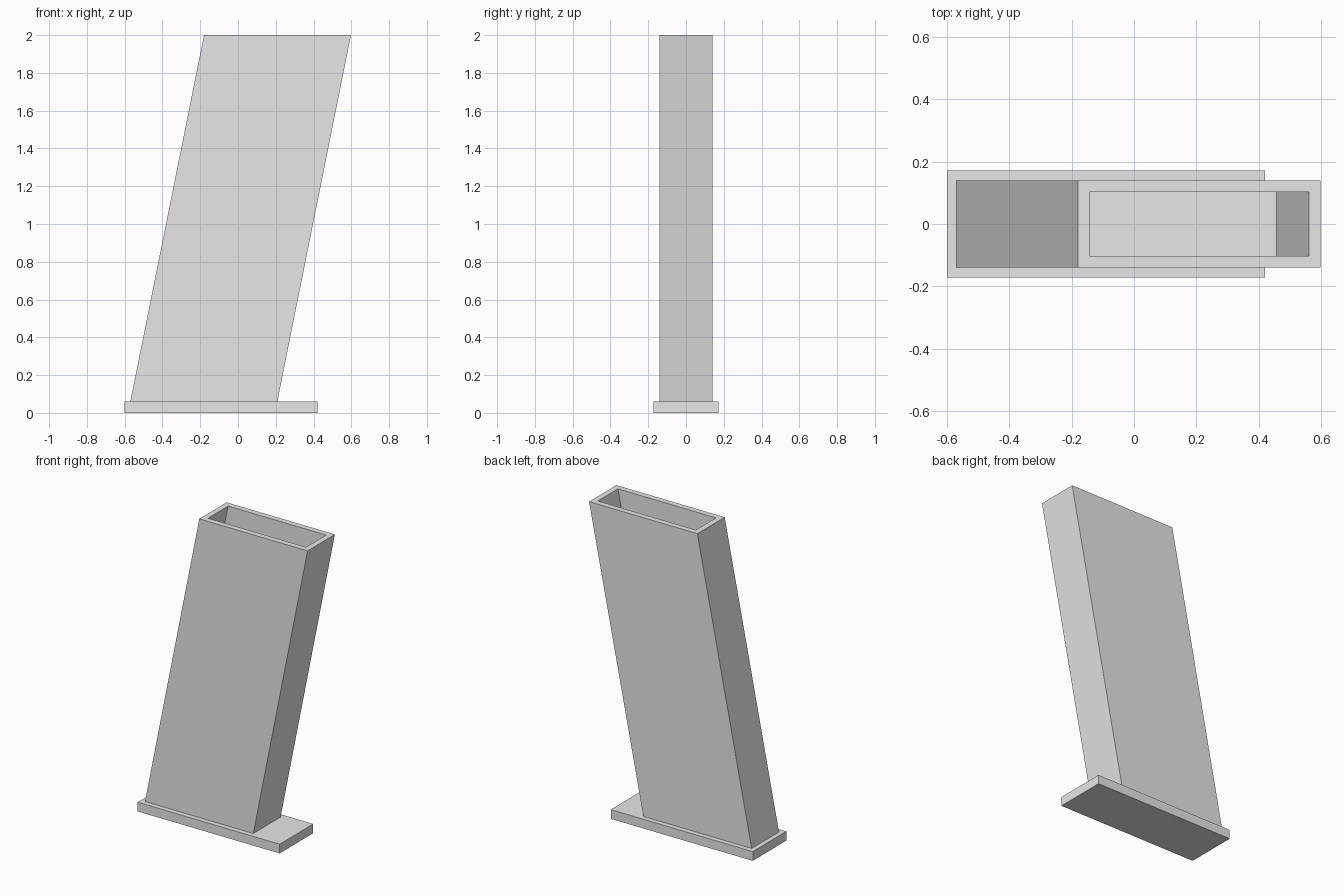
import bpy
import bmesh
from mathutils import Matrix, Vector

cube = bpy.data.objects.get("Cube")
if cube:
    bpy.data.objects.remove(cube, do_unlink=True)

GREY = (0.8, 0.8, 0.8, 1.0)
BASE_TOP = 0.06
HEIGHT = 2.0
LEAN = 0.39 / (HEIGHT - BASE_TOP)   # sideways shift per unit of height
WALL = 0.037
POCKET_DEPTH = 0.52

grey = bpy.data.materials.new("plain grey")
grey.use_nodes = True
grey.diffuse_color = GREY
grey.node_tree.nodes["Principled BSDF"].inputs["Base Color"].default_value = GREY


def add_box(bm, x, y, z):
    """Box spanning the given (low, high) ranges."""
    ranges = (x, y, z)
    size = [hi - lo for lo, hi in ranges]
    middle = Vector([(hi + lo) / 2 for lo, hi in ranges])
    matrix = Matrix.Translation(middle) @ Matrix.Diagonal((*size, 1))
    bmesh.ops.create_cube(bm, size=1, matrix=matrix)


def finish(bm, name):
    mesh = bpy.data.meshes.new(name)
    bm.to_mesh(mesh)
    bm.free()
    mesh.materials.append(grey)
    obj = bpy.data.objects.new(name, mesh)
    bpy.context.collection.objects.link(obj)
    return obj


# Flat base plate, longer on the side the body leans towards
bm = bmesh.new()
add_box(bm, (-0.6, 0.42), (-0.172, 0.172), (0, BASE_TOP))
finish(bm, "base_plate")

# Leaning body with an open pocket sunk into its top
bm = bmesh.new()
add_box(bm, (-0.57, 0.208), (-0.14, 0.14), (BASE_TOP, HEIGHT))
top = max(bm.faces, key=lambda f: f.calc_center_median().z)
bmesh.ops.inset_region(bm, faces=[top], thickness=WALL, use_even_offset=True)
pocket = bmesh.ops.extrude_discrete_faces(bm, faces=[top])["faces"][0]
bmesh.ops.translate(bm, verts=pocket.verts, vec=(0, 0, -POCKET_DEPTH))
for vert in bm.verts:
    vert.co.x += LEAN * (vert.co.z - BASE_TOP)
bmesh.ops.recalc_face_normals(bm, faces=bm.faces)
finish(bm, "leaning_body")
